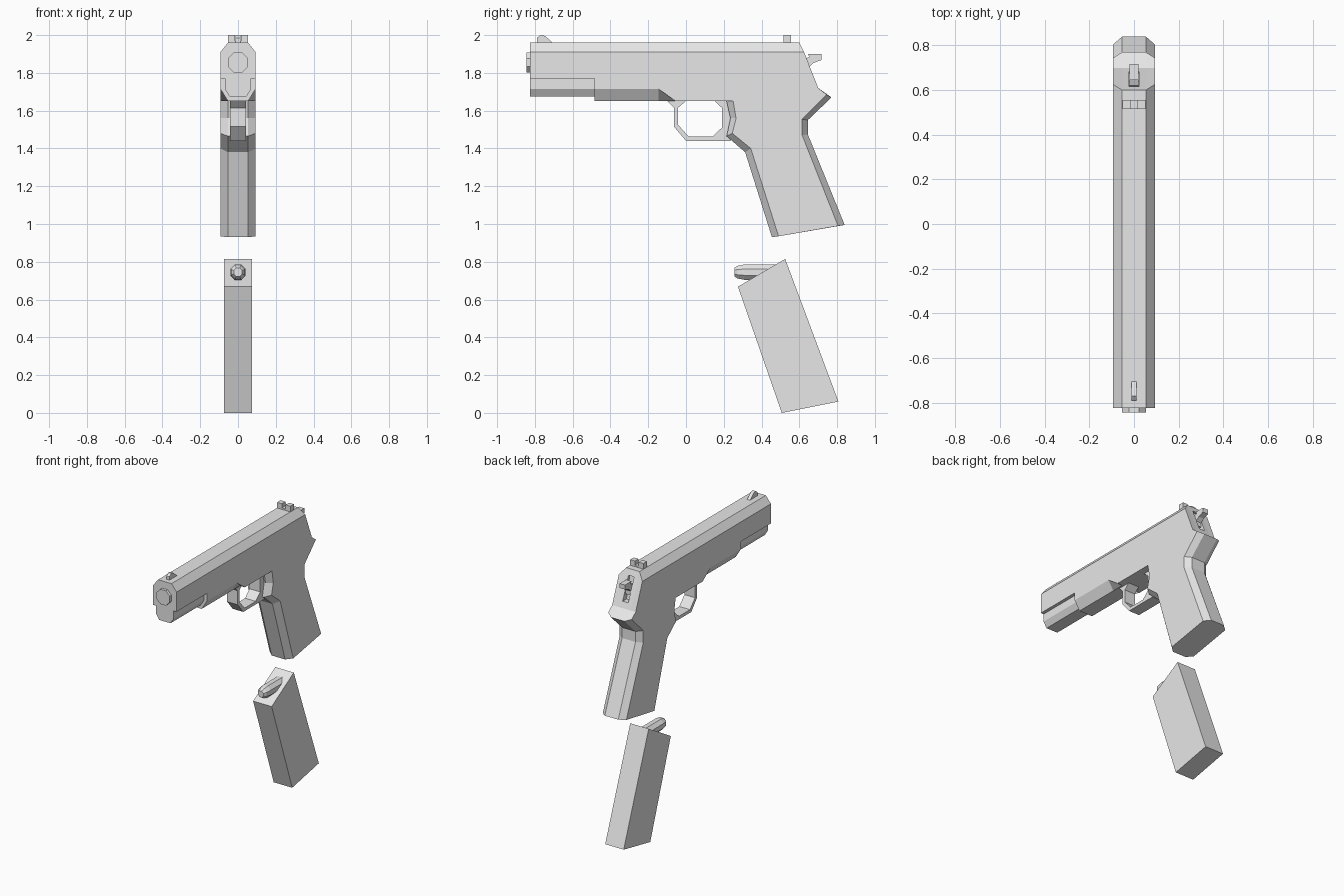
import bpy, bmesh, math

steel = bpy.data.materials.new("grey")
steel.diffuse_color = (0.8, 0.8, 0.8, 1)


def loft(name, rings, caps=True):
    """Skin a list of matching closed rings of (x, y, z) points."""
    bm = bmesh.new()
    loops = [[bm.verts.new(p) for p in ring] for ring in rings]
    n = len(loops[0])
    for a, b in zip(loops, loops[1:]):
        for i in range(n):
            j = (i + 1) % n
            bm.faces.new((a[i], a[j], b[j], b[i]))
    if caps:
        bm.faces.new(loops[0][::-1])
        bm.faces.new(loops[-1])
    bmesh.ops.recalc_face_normals(bm, faces=bm.faces)
    mesh = bpy.data.meshes.new(name)
    bm.to_mesh(mesh)
    bm.free()
    ob = bpy.data.objects.new(name, mesh)
    mesh.materials.append(steel)
    bpy.context.collection.objects.link(ob)
    return ob


def prism(name, profile, x0, x1):
    """Side profile of (y, z) points extruded across x."""
    return loft(name, [[(x, y, z) for y, z in profile] for x in (x0, x1)])


def turned(name, stations, z, sides=8):
    """Faceted round part along y from (y, radius) stations."""
    angles = [math.tau * (i + 0.5) / sides for i in range(sides)]
    return loft(name, [[(r * math.cos(a), y, z + r * math.sin(a)) for a in angles]
                       for y, r in stations])


# Body: side outline paired with the outline of the narrower centre strip
side_and_centre = [
    ((-0.825, 1.91), (-0.825, 1.96)),
    ((0.625, 1.91), (0.60, 1.96)),
    ((0.70, 1.72), (0.70, 1.72)),
    ((0.745, 1.685), (0.77, 1.67)),
    ((0.615, 1.555), (0.645, 1.55)),
    ((0.615, 1.47), (0.645, 1.475)),
    ((0.805, 0.99), (0.84, 0.995)),
    ((0.49, 0.935), (0.455, 0.93)),
    ((0.343, 1.40), (0.313, 1.38)),
    ((0.245, 1.48), (0.215, 1.465)),
    ((0.265, 1.56), (0.235, 1.56)),
    ((0.25, 1.65), (0.215, 1.65)),
    ((-0.055, 1.65), (-0.055, 1.65)),
    ((-0.145, 1.715), (-0.145, 1.65)),
    ((-0.485, 1.715), (-0.485, 1.65)),
    ((-0.485, 1.77), (-0.485, 1.77)),
    ((-0.825, 1.77), (-0.825, 1.77)),
]
body = loft("body", [[(x, *pair[k]) for pair in side_and_centre]
                     for x, k in ((-0.093, 0), (-0.053, 1), (0.053, 1), (0.093, 0))])

# Slot for the hammer in the rear face
cutter = prism("slot_cutter", [(0.60, 1.92), (0.70, 1.92), (0.75, 1.76), (0.64, 1.76)],
               -0.022, 0.022)
cut = body.modifiers.new("slot", 'BOOLEAN')
cut.operation, cut.solver, cut.object = 'DIFFERENCE', 'EXACT', cutter
bpy.context.view_layer.objects.active = body
bpy.ops.object.modifier_apply(modifier="slot")
bpy.data.objects.remove(cutter)

# Narrower underside of the slide in front of the frame
section = [(-0.07, 1.775), (0.07, 1.775), (0.07, 1.715),
           (0.045, 1.675), (-0.045, 1.675), (-0.07, 1.715)]
loft("slide_underside", [[(x, y, z) for x, z in section] for y in (-0.825, -0.48)])

# Muzzle plug
turned("muzzle", [(-0.845, 0.057), (-0.82, 0.057)], 1.855)

# Sights
prism("front_sight", [(-0.79, 1.955), (-0.79, 1.985), (-0.77, 2.0),
                      (-0.745, 1.995), (-0.70, 1.955)], -0.012, 0.012)
rear = [(0.515, 1.955), (0.515, 2.0), (0.555, 2.0), (0.555, 1.955)]
for side, label in ((-1, "left"), (1, "right")):
    prism("rear_sight_" + label, rear, side * 0.015, side * 0.052)
prism("rear_sight_base", [(y, min(z, 1.97)) for y, z in rear], -0.015, 0.015)

# Hammer with its spur
prism("hammer", [(0.60, 1.80), (0.62, 1.87), (0.655, 1.885), (0.645, 1.90), (0.718, 1.90),
                 (0.718, 1.868), (0.675, 1.853), (0.65, 1.83), (0.65, 1.80)], -0.021, 0.021)

# Trigger guard: outer edge, then back along the inner edge
guard_outer = [(-0.10, 1.652), (-0.063, 1.615), (-0.063, 1.515), (0.0, 1.44),
               (0.235, 1.44), (0.255, 1.47), (0.245, 1.652)]
guard_inner = [(0.15, 1.652), (0.19, 1.615), (0.19, 1.51), (0.14, 1.462),
               (0.015, 1.462), (-0.042, 1.525), (-0.042, 1.615), (0.0, 1.652)]
prism("trigger_guard", guard_outer + guard_inner, -0.042, 0.042)

# Detached magazine with one round at the top
prism("magazine", [(0.275, 0.668), (0.525, 0.815), (0.807, 0.06), (0.507, 0.0)], -0.073, 0.073)
turned("top_round", [(0.256, 0.024), (0.272, 0.036), (0.31, 0.044), (0.49, 0.044)], 0.745)
